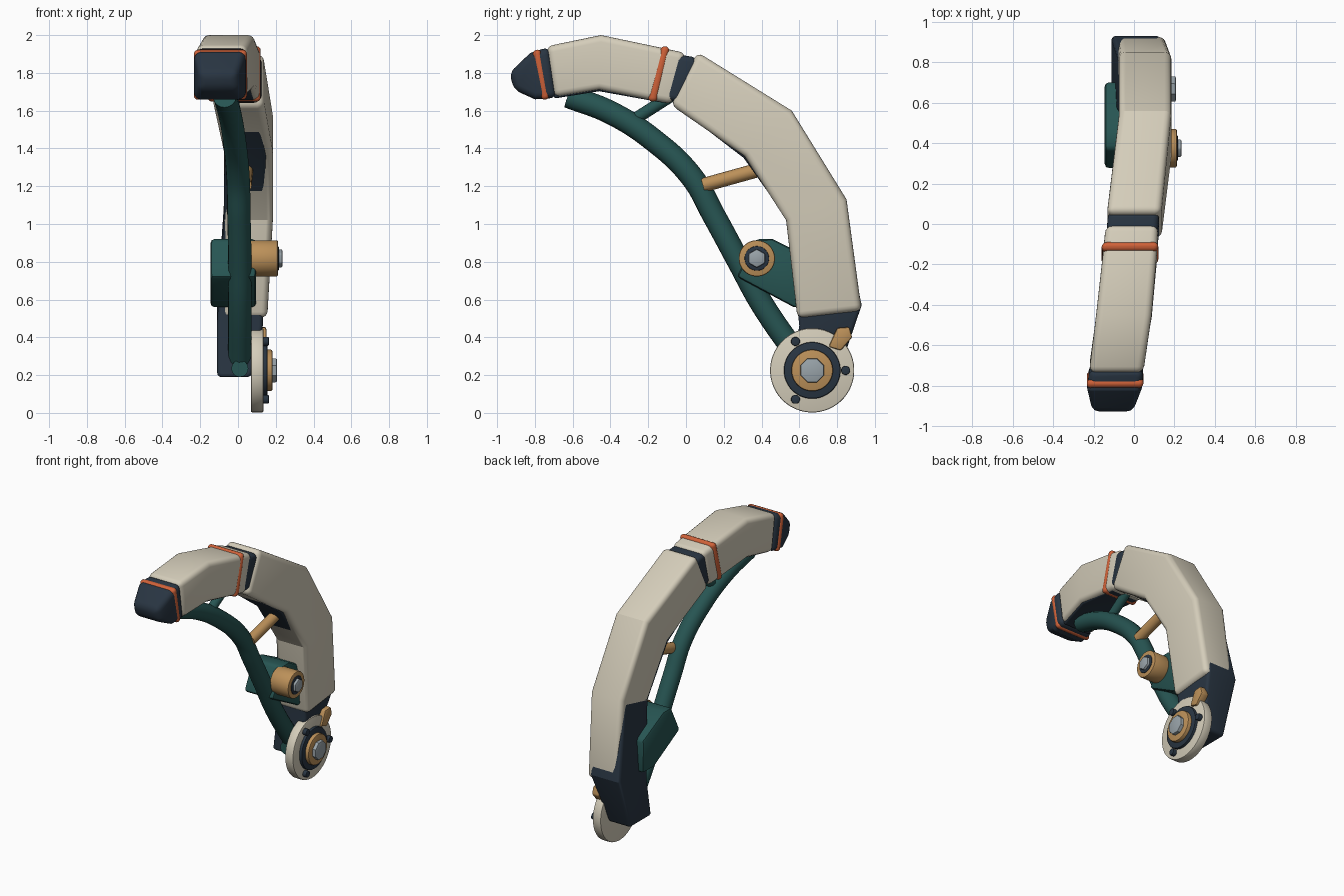
import bpy
import bmesh
from math import cos, sin, tau, radians

if "Cube" in bpy.data.objects:
    bpy.data.objects.remove(bpy.data.objects["Cube"], do_unlink=True)


def material(name, *rgb):
    m = bpy.data.materials.new(name)
    m.use_nodes = True
    m.diffuse_color = (*rgb, 1)
    m.node_tree.nodes["Principled BSDF"].inputs["Base Color"].default_value = (*rgb, 1)
    return m


cream = material("cream shell", 0.66, 0.61, 0.49)
navy = material("dark navy", 0.022, 0.036, 0.055)
teal = material("teal", 0.02, 0.09, 0.085)
orange = material("orange", 0.62, 0.12, 0.04)
gold = material("gold", 0.5, 0.28, 0.1)
steel = material("steel", 0.32, 0.37, 0.4)


def smooth(obj, angle):
    bpy.ops.object.select_all(action="DESELECT")
    obj.select_set(True)
    bpy.context.view_layer.objects.active = obj
    bpy.ops.object.shade_smooth_by_angle(angle=radians(angle))


def loft(name, rings, mat, bevel=0.0, segments=4, sharp=24):
    """Skin closed rings of points, cap the ends and round the hard edges."""
    bm = bmesh.new()
    loops = [[bm.verts.new(p) for p in ring] for ring in rings]
    n = len(loops[0])
    for a, b in zip(loops, loops[1:]):
        for i in range(n):
            j = (i + 1) % n
            bm.faces.new((a[i], a[j], b[j], b[i]))
    bm.faces.new(loops[0][::-1])
    bm.faces.new(loops[-1])
    bmesh.ops.recalc_face_normals(bm, faces=bm.faces)
    if bevel:
        hard = [e for e in bm.edges if e.calc_face_angle(0) > radians(46)]
        bmesh.ops.bevel(bm, geom=hard, offset=bevel, segments=segments,
                        profile=0.5, affect="EDGES", clamp_overlap=True)
    mesh = bpy.data.meshes.new(name)
    bm.to_mesh(mesh)
    bm.free()
    mesh.materials.append(mat)
    obj = bpy.data.objects.new(name, mesh)
    bpy.context.collection.objects.link(obj)
    smooth(obj, sharp)
    return obj


def limb(name, stations, mat, bevel):
    """Box limb; each station is outer (y, z), inner (y, z), centre x, half width."""
    rings = [[(c - w, *outer), (c + w, *outer), (c + w, *inner), (c - w, *inner)]
             for outer, inner, c, w in stations]
    return loft(name, rings, mat, bevel)


def prism(name, profile, x0, x1, mat, bevel=0.0):
    return loft(name, [[(x, y, z) for y, z in profile] for x in (x0, x1)],
                mat, bevel, 2, 35)


def disc(name, centre, radius, x0, x1, mat, sides=40, bevel=0.008):
    ring = [(centre[0] + radius * cos(tau * (i + 0.5) / sides),
             centre[1] + radius * sin(tau * (i + 0.5) / sides)) for i in range(sides)]
    return prism(name, ring, x0, x1, mat, bevel)


def tube(name, points, radius, mat):
    curve = bpy.data.curves.new(name, "CURVE")
    curve.dimensions = "3D"
    curve.bevel_depth = radius
    curve.bevel_resolution = 6
    curve.use_fill_caps = True
    spline = curve.splines.new("BEZIER")
    spline.bezier_points.add(len(points) - 1)
    for bp, p in zip(spline.bezier_points, points):
        bp.co = p
        bp.handle_left_type = bp.handle_right_type = "AUTO"
    curve.materials.append(mat)
    obj = bpy.data.objects.new(name, curve)
    bpy.context.collection.objects.link(obj)
    bpy.ops.object.select_all(action="DESELECT")
    obj.select_set(True)
    bpy.context.view_layer.objects.active = obj
    bpy.ops.object.convert(target="MESH")
    smooth(bpy.context.object, 40)


# Lower arm: cream shell over a dark core that shows at the base and inner side
limb("lower_shell", [
    ((0.93, 0.54), (0.59, 0.50), 0.035, 0.12),
    ((0.85, 1.13), (0.53, 1.02), 0.055, 0.13),
    ((0.56, 1.60), (0.31, 1.36), 0.055, 0.13),
    ((0.06, 1.91), (-0.08, 1.63), 0.0, 0.135)], cream, 0.035)
limb("lower_core", [
    ((0.80, 0.19), (0.55, 0.19), -0.02, 0.09),
    ((0.93, 0.57), (0.60, 0.46), 0.01, 0.122),
    ((0.82, 1.10), (0.54, 1.02), 0.035, 0.11),
    ((0.52, 1.56), (0.305, 1.35), 0.04, 0.112),
    ((0.05, 1.85), (-0.06, 1.63), 0.0, 0.11)], navy, 0.022)

# Joint between the two arm sections
limb("elbow_joint", [
    ((0.10, 1.84), (0.00, 1.65), 0.0, 0.115),
    ((0.035, 1.885), (-0.06, 1.65), -0.004, 0.128),
    ((-0.06, 1.90), (-0.12, 1.66), -0.01, 0.125)], navy, 0.03)

# Upper arm
limb("upper_shell", [
    ((0.0, 1.905), (-0.07, 1.635), -0.01, 0.13),
    ((-0.14, 1.935), (-0.18, 1.655), -0.02, 0.134),
    ((-0.45, 2.0), (-0.46, 1.71), -0.05, 0.138),
    ((-0.74, 1.94), (-0.70, 1.67), -0.088, 0.134)], cream, 0.035)
limb("upper_core", [
    ((-0.08, 1.86), (-0.11, 1.64), -0.015, 0.11),
    ((-0.45, 1.93), (-0.46, 1.703), -0.05, 0.115),
    ((-0.72, 1.88), (-0.70, 1.664), -0.085, 0.11)], navy, 0.015)
limb("tip_cap", [
    ((-0.725, 1.938), (-0.685, 1.668), -0.086, 0.134),
    ((-0.825, 1.905), (-0.80, 1.66), -0.097, 0.136),
    ((-0.935, 1.80), (-0.91, 1.71), -0.105, 0.10)], navy, 0.035)

# Orange bands around the upper arm
limb("elbow_band", [
    ((-0.085, 1.937), (-0.155, 1.645), -0.018, 0.14),
    ((-0.13, 1.945), (-0.205, 1.652), -0.022, 0.14)], orange, 0.03)
limb("tip_band", [
    ((-0.772, 1.928), (-0.723, 1.662), -0.091, 0.14),
    ((-0.815, 1.915), (-0.765, 1.655), -0.096, 0.14)], orange, 0.03)

# Tension pipe and struts
tube("main_pipe", [(-0.07, -0.62, 1.675), (-0.045, -0.40, 1.59), (-0.02, -0.18, 1.45),
                   (0.0, 0.03, 1.25), (0.005, 0.15, 1.04), (0.01, 0.28, 0.80),
                   (0.01, 0.40, 0.58), (0.01, 0.62, 0.26)], 0.062, teal)
tube("upper_strut", [(-0.03, -0.28, 1.55), (-0.02, -0.06, 1.69)], 0.032, teal)
tube("gold_strut", [(0.035, 0.09, 1.205), (0.045, 0.45, 1.305)], 0.038, gold)
tube("pivot_pin", [(0.01, 0.54, 0.235), (0.01, 0.65, 0.235)], 0.045, teal)

# Bracket and its hub
prism("bracket", [(0.27, 0.72), (0.37, 0.92), (0.46, 0.92), (0.70, 0.80),
                  (0.70, 0.56), (0.57, 0.56)], -0.145, 0.095, teal, 0.02)
hub = (0.375, 0.818)
disc("hub_barrel", hub, 0.096, 0.06, 0.212, gold)
disc("hub_ring", hub, 0.066, 0.15, 0.217, navy)
disc("hub_bolt", hub, 0.05, 0.15, 0.235, steel, 6)

# Base wheel with stacked rings and bolts
base = (0.668, 0.225)
disc("base_wheel", base, 0.223, 0.068, 0.135, cream, 56)
disc("base_dark_ring", base, 0.15, 0.10, 0.155, navy)
disc("base_gold_ring", base, 0.11, 0.10, 0.182, gold)
disc("base_bolt", base, 0.068, 0.10, 0.207, steel, 8)
for i in range(3):
    a = tau * i / 3
    disc(f"rim_bolt_{i + 1}", (base[0] + 0.177 * cos(a), base[1] + 0.177 * sin(a)),
         0.024, 0.10, 0.163, navy, 12, 0.004)
prism("latch", [(0.755, 0.35), (0.80, 0.45), (0.865, 0.455), (0.88, 0.40), (0.82, 0.33)],
      0.09, 0.15, gold, 0.01)
